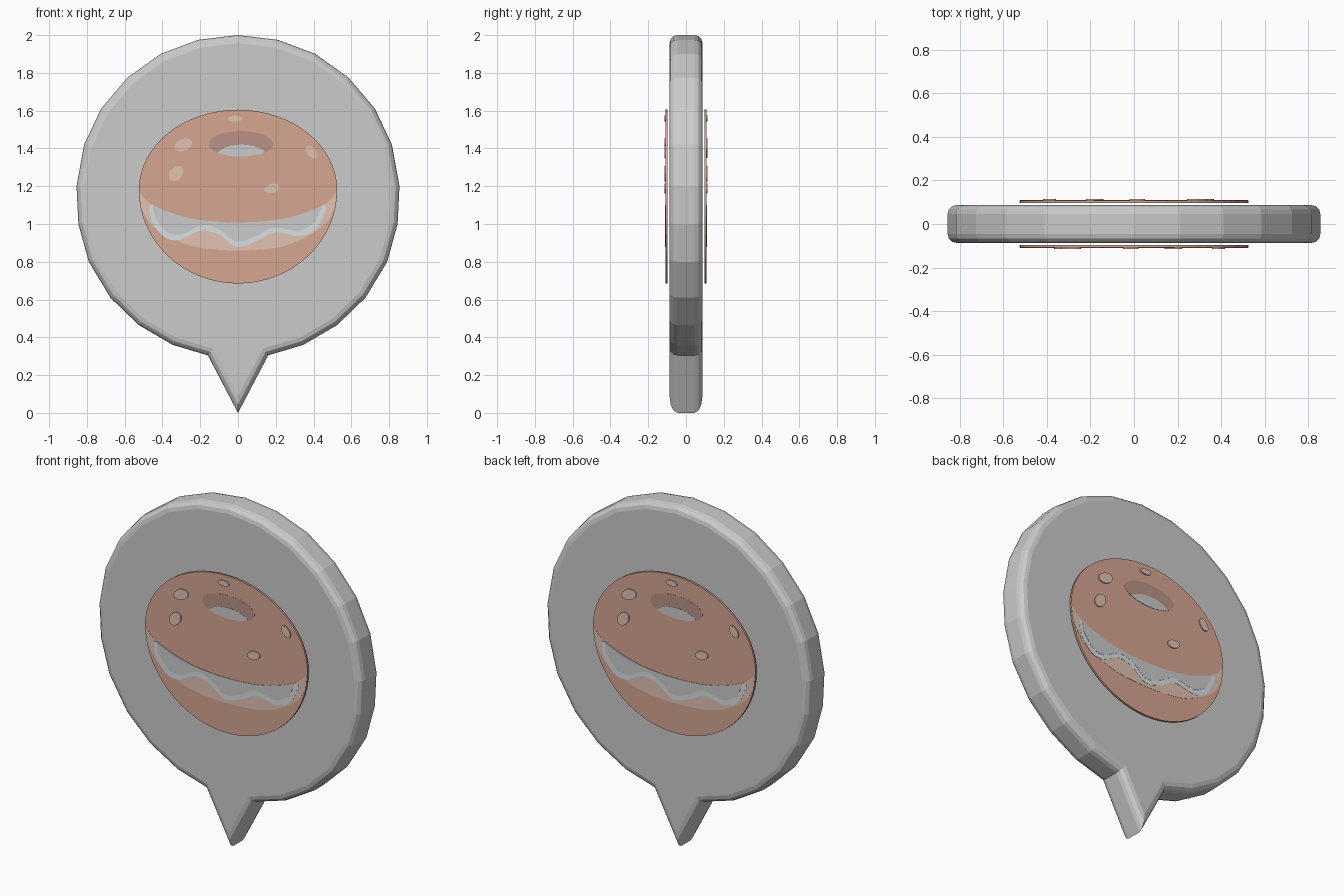
import bpy, bmesh, math

if "Cube" in bpy.data.objects:
    bpy.data.objects.remove(bpy.data.objects["Cube"])


def material(name, rgb):
    m = bpy.data.materials.new(name)
    m.diffuse_color = (*rgb, 1)
    m.use_nodes = True
    m.node_tree.nodes["Principled BSDF"].inputs["Base Color"].default_value = m.diffuse_color
    return m


def finish(bm, name, mat=None):
    bmesh.ops.recalc_face_normals(bm, faces=bm.faces)
    me = bpy.data.meshes.new(name)
    bm.to_mesh(me)
    bm.free()
    ob = bpy.data.objects.new(name, me)
    bpy.context.collection.objects.link(ob)
    if mat:
        me.materials.append(mat)
    return ob


def prism(bm, pts, y0, y1, side=1):
    """Extrude an x/z outline from y0 to y1; side -1 turns it to the back."""
    a = [bm.verts.new((side * x, side * y0, z)) for x, z in pts]
    b = [bm.verts.new((side * x, side * y1, z)) for x, z in pts]
    n = len(pts)
    caps = [bm.faces.new(a), bm.faces.new(b[::-1])]
    for i in range(n):
        bm.faces.new((a[i], b[i], b[(i + 1) % n], a[(i + 1) % n]))
    return caps


def plate(name, outlines, top, mat, base=0.097):
    """Thin emblem piece on the front and, turned half round, on the back."""
    bm = bmesh.new()
    for side in (1, -1):
        for pts in outlines:
            caps = prism(bm, pts, -base, -top, side)
            bmesh.ops.triangulate(bm, faces=caps)
    return finish(bm, name, mat)


def smooth(p, steps=6):
    """Catmull-Rom curve through the points."""
    q = [p[0]] + p + [p[-1]]
    out = []
    for i in range(1, len(q) - 2):
        for k in range(steps):
            t = k / steps
            out.append(tuple(0.5 * (2 * b + (c - a) * t + (2 * a - 5 * b + 4 * c - d) * t * t
                                    + (3 * b - a - 3 * c + d) * t ** 3)
                             for a, b, c, d in zip(*q[i - 1:i + 3])))
    return out + [p[-1]]


def ellipse(cx, cz, a, b, tilt=0, n=20):
    c, s = math.cos(tilt), math.sin(tilt)
    return [(cx + a * math.cos(t) * c - b * math.sin(t) * s,
             cz + a * math.cos(t) * s + b * math.sin(t) * c)
            for t in (2 * math.pi * i / n for i in range(n))]


crust = material("crust", (0.68, 0.38, 0.29))
crumb = material("crumb", (0.75, 0.54, 0.45))
dark = material("dark_crust", (0.49, 0.29, 0.24))
cream = material("cream", (0.81, 0.82, 0.83))
shade = material("cream_shade", (0.68, 0.74, 0.77))

# Pin body: faceted round with pointed tail, rounded rim
half = [(0.21, 1.975), (0.41, 1.9), (0.585, 1.775), (0.725, 1.61), (0.815, 1.42),
        (0.855, 1.2), (0.845, 1.0), (0.79, 0.8), (0.675, 0.61), (0.525, 0.465),
        (0.345, 0.36), (0.16, 0.305)]
outline = [(0, 2)] + half + [(0, 0)] + [(-x, z) for x, z in reversed(half)]
bm = bmesh.new()
caps = prism(bm, outline, -0.087, 0.087)
bmesh.ops.recalc_face_normals(bm, faces=bm.faces)
bmesh.ops.bevel(bm, geom=[e for f in caps for e in f.edges], offset=0.042,
                segments=3, profile=0.5, affect='EDGES')
finish(bm, "pin_body")

# Bun: rounder below than above
bun = []
for i in range(64):
    t = 2 * math.pi * i / 64
    bun.append((0.525 * math.cos(t), 1.18 + (0.425 if math.sin(t) > 0 else 0.495) * math.sin(t)))
plate("bun", [bun], 0.108, crust)

# Cut face between the bun halves
top_edge = smooth([(-0.522, 1.17), (-0.45, 1.1), (-0.25, 1.03), (0, 1.008),
                   (0.25, 1.03), (0.45, 1.1), (0.522, 1.17)])
low_edge = smooth([(0.513, 1.08), (0.44, 0.98), (0.25, 0.885), (0, 0.86),
                   (-0.25, 0.885), (-0.44, 0.98), (-0.513, 1.08)])
plate("cut_face", [top_edge + low_edge], 0.109, crumb)

# Wavy cream with a shaded lower border
cream_top = [p for p in top_edge if abs(p[0]) < 0.47]
wave = [(0.47, 1.09), (0.42, 0.98), (0.33, 0.935), (0.195, 0.955), (0.09, 0.905), (-0.01, 0.88),
        (-0.105, 0.945), (-0.2, 0.965), (-0.305, 0.917), (-0.385, 0.928),
        (-0.455, 1.01), (-0.47, 1.1)]
plate("cream_border", [cream_top + smooth(wave)], 0.110, shade)
inner = [(x * 0.97, z + 0.028) for x, z in wave[1:-1]]
plate("cream_filling", [[p for p in top_edge if abs(p[0]) < 0.455] + smooth(inner)],
      0.111, cream)

# Bun hole: dark wall and light opening
plate("hole_wall", [ellipse(0.015, 1.424, 0.17, 0.068, n=40)], 0.109, dark)
opening = smooth([(-0.11, 1.378), (-0.06, 1.408), (0.015, 1.42), (0.09, 1.41), (0.14, 1.382),
                  (0.09, 1.364), (0.015, 1.356), (-0.06, 1.363), (-0.11, 1.378)])[:-1]
plate("hole_opening", [opening], 0.110, cream)

# Seeds: x, z, half length, half width, tilt
seeds = [(-0.015, 1.558, 0.036, 0.016, 0), (-0.29, 1.418, 0.05, 0.03, 0.4),
         (-0.328, 1.267, 0.046, 0.032, 0.9), (0.388, 1.382, 0.038, 0.024, -0.9),
         (0.18, 1.188, 0.042, 0.024, 0.25)]
plate("seeds", [ellipse(*s) for s in seeds], 0.115, crumb)
